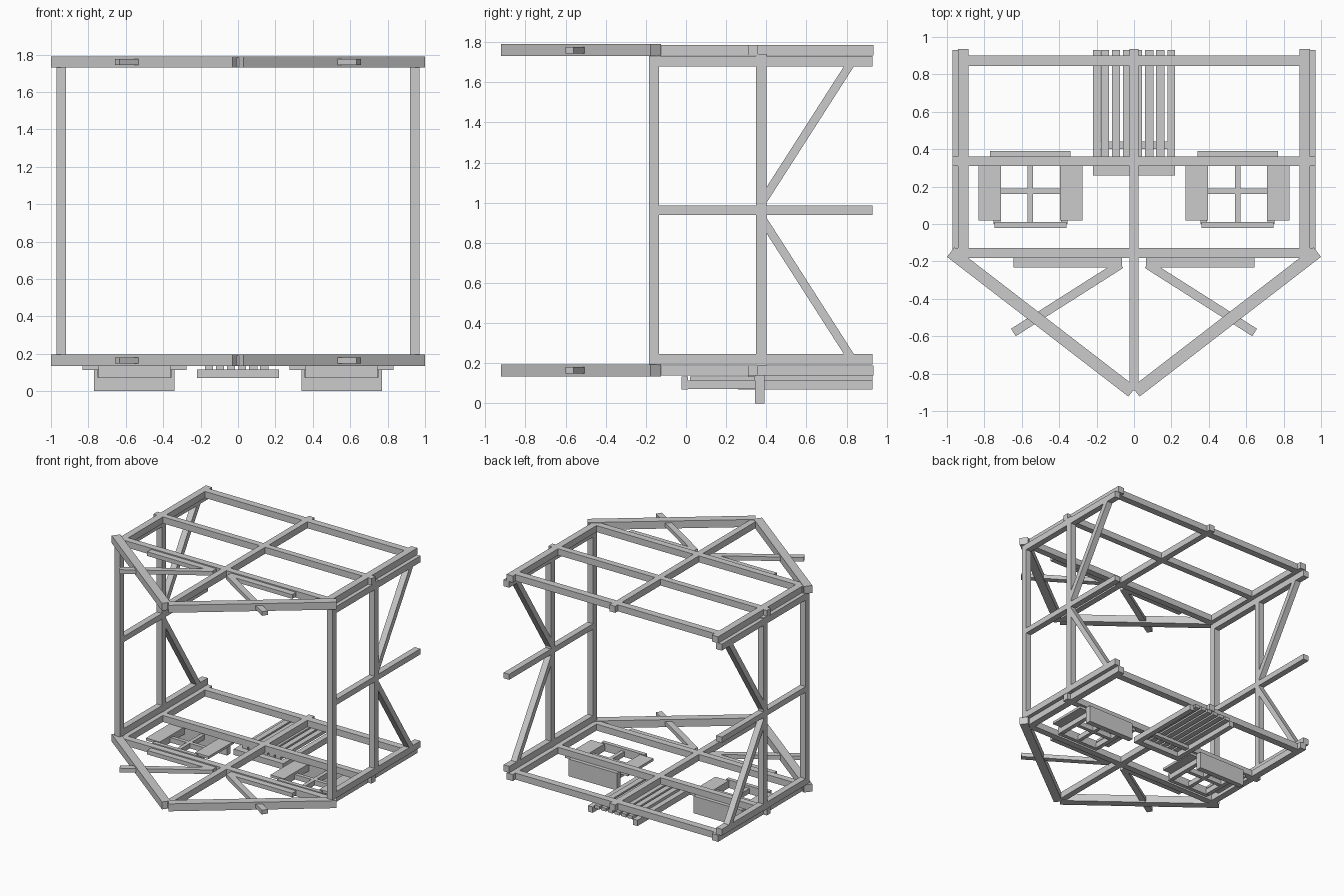
import bpy, bmesh, math
from mathutils import Vector

if "Cube" in bpy.data.objects:
    bpy.data.objects.remove(bpy.data.objects["Cube"])


def box(name, x, y, z):
    """Axis-aligned box from (min, max) ranges."""
    bm = bmesh.new()
    bmesh.ops.create_cube(bm, size=1)
    for v in bm.verts:
        v.co = Vector([(r[0] + r[1]) / 2 + c * (r[1] - r[0]) for r, c in zip((x, y, z), v.co)])
    me = bpy.data.meshes.new(name)
    bm.to_mesh(me)
    bm.free()
    ob = bpy.data.objects.new(name, me)
    bpy.context.collection.objects.link(ob)
    return ob


def mx(s, a, b):
    """Range mirrored to side s."""
    return (a, b) if s > 0 else (-b, -a)


def beam_xy(name, p, q, width, z):
    """Horizontal beam between two plan points."""
    dx, dy = q[0] - p[0], q[1] - p[1]
    h = math.hypot(dx, dy) / 2
    ob = box(name, (-h, h), (-width / 2, width / 2), z)
    ob.location = ((p[0] + q[0]) / 2, (p[1] + q[1]) / 2, 0)
    ob.rotation_euler.z = math.atan2(dy, dx)
    return ob


def beam_yz(name, p, q, width, x):
    """Sloping beam in a side wall between two (y, z) points."""
    dy, dz = q[0] - p[0], q[1] - p[1]
    h = math.hypot(dy, dz) / 2
    ob = box(name, x, (-h, h), (-width / 2, width / 2))
    ob.location = (0, (p[0] + q[0]) / 2, (p[1] + q[1]) / 2)
    ob.rotation_euler.x = math.atan2(dz, dy)
    return ob


# Identical horizontal frames, bottom and top
for level, z0 in (("lower", 0.135), ("upper", 1.73)):
    z = (z0 + 0.003, z0 + 0.055)
    box(level + "_centre_beam", (-0.025, 0.025), (-0.89, 0.935), z)
    box(level + "_back_beam", (-0.93, 0.93), (0.845, 0.902), z)
    box(level + "_middle_beam", (-0.97, 0.97), (0.31, 0.36), z)
    box(level + "_front_beam", (-0.95, 0.95), (-0.182, -0.128), z)
    for s in (1, -1):
        box(level + "_side_beam", mx(s, 0.885, 0.94), (-0.18, 0.935), z)
        # pointed front
        beam_xy(level + "_nose_beam", (s * 0.98, -0.15), (s * 0.01, -0.897), 0.065, (z0, z0 + 0.06))
        # brace through the nose beam, and plank along the front beam
        bz = (z0 + 0.013, z0 + 0.046)
        beam_xy(level + "_nose_brace", (s * 0.645, -0.58), (s * 0.07, -0.215), 0.047, bz)
        box(level + "_front_plank", mx(s, 0.065, 0.645), (-0.232, -0.18), bz)

# Side walls
for s in (1, -1):
    wx = mx(s, 0.92, 0.97)
    box("front_post", wx, (-0.184, -0.134), (0.19, 1.735))
    box("middle_post", wx, (0.35, 0.40), (0.19, 1.74))
    box("wall_bottom_rail", wx, (-0.134, 0.93), (0.193, 0.245))
    box("wall_top_rail", wx, (-0.134, 0.93), (1.68, 1.732))
    box("wall_middle_rail", wx, (-0.134, 0.93), (0.94, 0.985))
    beam_yz("upper_wall_brace", (0.385, 1.013), (0.825, 1.70), 0.042, wx)
    beam_yz("lower_wall_brace", (0.385, 0.912), (0.825, 0.225), 0.042, wx)

# Slatted panel under the back
for s in (1, -1):
    box("panel_rail", mx(s, 0.178, 0.22), (0.27, 0.93), (0.07, 0.117))
box("panel_front_bar", (-0.22, 0.22), (0.26, 0.31), (0.07, 0.117))
box("panel_inner_bar", (-0.18, 0.18), (0.40, 0.44), (0.085, 0.117))
for i in range(6):
    c = -0.155 + i * 0.059
    box("panel_slat", (c - 0.022, c + 0.022), (0.31, 0.93), (0.112, 0.138))

# Two hanging seat units
for s in (1, -1):
    box("seat_back_board", mx(s, 0.34, 0.77), (0.345, 0.39), (0.0, 0.138))
    box("seat_front_bar", mx(s, 0.362, 0.745), (-0.022, 0.01), (0.07, 0.135))
    box("seat_centre_bar", mx(s, 0.54, 0.57), (0.0, 0.35), (0.075, 0.115))
    box("seat_cross_bar", mx(s, 0.39, 0.72), (0.16, 0.19), (0.075, 0.115))
    for a, b in ((0.355, 0.39), (0.715, 0.75)):
        box("seat_side_bar", mx(s, a, b), (0.0, 0.35), (0.072, 0.115))
    for a, b in ((0.275, 0.395), (0.71, 0.832)):
        box("seat_arm_board", mx(s, a, b), (0.02, 0.345), (0.114, 0.134))
